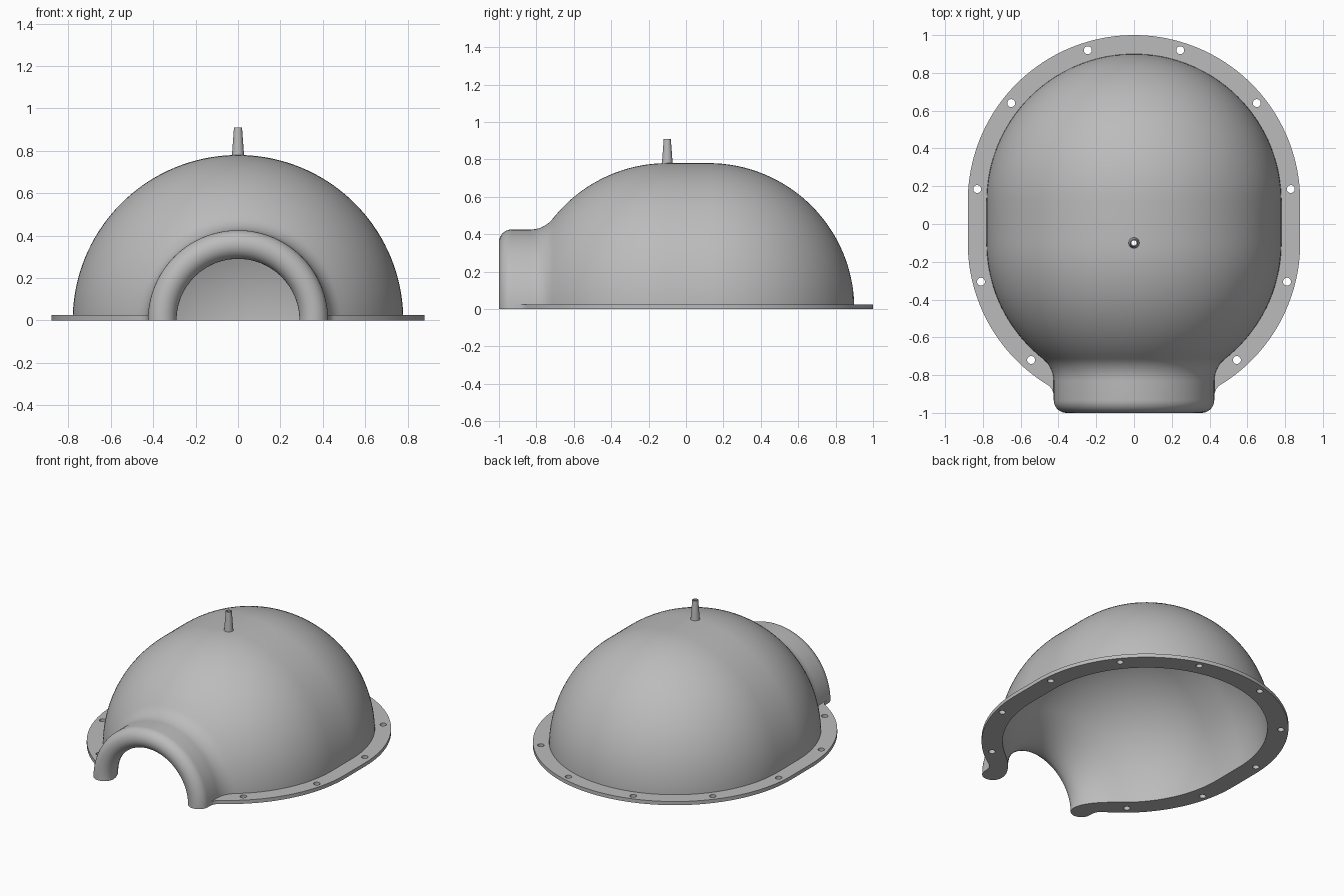
import bpy
import bmesh
from math import sin, cos, pi, sqrt, acos, asin
from mathutils import Vector
from mathutils.geometry import interpolate_bezier

if "Cube" in bpy.data.objects:
    bpy.data.objects.remove(bpy.data.objects["Cube"])

# Main sizes
BACK_Y, FRONT_Y = 0.12, -0.1        # centres of the two spherical ends
R, WALL, RIM = 0.78, 0.03, 0.10     # dome radius, wall thickness, flange width
TUNNEL_R, OPENING_R, FILLET = 0.425, 0.29, 0.15
STEM_Y, BORE_R = -0.1, 0.013

grey = bpy.data.materials.new("light grey")
grey.use_nodes = True
grey.diffuse_color = (0.5, 0.5, 0.5, 1)
grey.node_tree.nodes["Principled BSDF"].inputs["Base Color"].default_value = (0.5, 0.5, 0.5, 1)


def arc(cx, cy, r, a0, a1, n):
    return [Vector((cx + r * cos(a0 + (a1 - a0) * i / n),
                    cy + r * sin(a0 + (a1 - a0) * i / n))) for i in range(n + 1)]


def finish(bm, name):
    bmesh.ops.recalc_face_normals(bm, faces=bm.faces)
    mesh = bpy.data.meshes.new(name)
    bm.to_mesh(mesh)
    bm.free()
    obj = bpy.data.objects.new(name, mesh)
    bpy.context.collection.objects.link(obj)
    obj.data.materials.append(grey)
    return obj


def select(obj):
    bpy.ops.object.select_all(action='DESELECT')
    obj.select_set(True)
    bpy.context.view_layer.objects.active = obj


def smooth(obj):
    select(obj)
    bpy.ops.object.shade_smooth_by_angle(angle=pi / 6)


def revolve(profile, steps, turn, place):
    """Sweep a closed (radius, along) loop; place() maps radius, along, angle to 3D."""
    bm = bmesh.new()
    full = turn > 6
    rings = [[bm.verts.new(place(p.x, p.y, turn * i / steps)) for p in profile]
             for i in range(steps if full else steps + 1)]
    n = len(profile)
    for i in range(steps):
        a, b = rings[i], rings[(i + 1) % len(rings)]
        for j in range(n):
            k = (j + 1) % n
            if max(profile[j].x, profile[k].x) > 1e-5:
                bm.faces.new((a[j], a[k], b[k], b[j]))
    if not full:
        bm.faces.new(rings[0])
        bm.faces.new(rings[-1])
    bmesh.ops.remove_doubles(bm, verts=bm.verts, dist=1e-5)
    bmesh.ops.dissolve_degenerate(bm, dist=1e-5, edges=bm.edges)
    return bm


# Outer profile as (radius, y): back end, straight, front end, fillet into the tunnel
fillet_r = TUNNEL_R + FILLET
join = asin(fillet_r / (R + FILLET))
fillet_y = FRONT_Y - (R + FILLET) * cos(join)
outer = arc(0, BACK_Y, R, pi / 2, 0, 32)
outer[0].x = 0
outer += arc(0, FRONT_Y, R, 0, join - pi / 2, 20)
outer += arc(fillet_r, fillet_y, FILLET, pi / 2 + join, pi, 10)[1:]

# Rounded lip, then the inner skin running back to the rear pole
lip = (TUNNEL_R - OPENING_R) / 2
lip_arc = arc(TUNNEL_R - lip, -1 + lip, lip, 0, -pi, 16)
r_in = R - WALL
end = Vector((r_in * sin(join), FRONT_Y - r_in * cos(join)))
tangent = Vector((cos(join), sin(join)))
throat = interpolate_bezier(lip_arc[-1], lip_arc[-1] + Vector((0, 0.09)),
                            end - 0.1 * tangent, end, 12)
inner = [Vector(p[:2]) for p in throat[1:]]
inner += arc(0, FRONT_Y, r_in, join - pi / 2, 0, 20)[1:]
inner += arc(0, BACK_Y, r_in, 0, pi / 2, 32)
inner[-1].x = 0

dome = finish(revolve(outer + lip_arc + inner, 72, pi,
                      lambda r, y, a: (r * cos(a), y, r * sin(a))), "dome_shell")

# Bore through the dome crown under the hollow stem
bm = bmesh.new()
bmesh.ops.create_cone(bm, cap_ends=True, segments=24, radius1=BORE_R, radius2=BORE_R, depth=0.4)
bmesh.ops.translate(bm, verts=bm.verts, vec=(0, STEM_Y, R))
cutter = finish(bm, "bore_cutter")
cutter.hide_render = True
cut = dome.modifiers.new("bore", 'BOOLEAN')
cut.operation, cut.solver, cut.object = 'DIFFERENCE', 'EXACT', cutter
select(dome)
bpy.ops.object.modifier_apply(modifier=cut.name)
bpy.data.objects.remove(cutter)
smooth(dome)

# Tapered hollow stem
stem_profile = [Vector(p) for p in ((BORE_R, R - 0.02), (0.03, R - 0.02),
                                    (0.019, 0.91), (BORE_R, 0.91))]
stem = finish(revolve(stem_profile, 24, 2 * pi,
                      lambda r, z, a: (r * cos(a), STEM_Y + r * sin(a), z)), "stem")
smooth(stem)

# Flange: outline wraps the dome footprint and blends into the tunnel sides
rim_r = R + RIM
stop = -acos(0.46 / rim_r)
half = arc(0, BACK_Y, rim_r, pi / 2, 0, 40) + arc(0, FRONT_Y, rim_r, 0, stop, 32)
tip = Vector((TUNNEL_R, -0.92))
blend = interpolate_bezier(half[-1], half[-1] + Vector((-0.025, -0.014)),
                           tip + Vector((0, 0.03)), tip, 8)
half += [Vector(p[:2]) for p in blend[1:]]
mirror = lambda pts: [Vector((-p.x, p.y)) for p in pts]
outline = half + outer[:0:-1] + [outer[0]] + mirror(outer[1:]) + mirror(half[:0:-1])

curve = bpy.data.curves.new("flange", 'CURVE')
curve.dimensions, curve.fill_mode, curve.extrude = '2D', 'BOTH', 0.0125


def add_loop(points):
    spline = curve.splines.new('POLY')
    spline.points.add(len(points) - 1)
    for p, v in zip(spline.points, points):
        p.co = (v.x, v.y, 0, 1)
    spline.use_cyclic_u = True


add_loop(outline)
for x, y in ((0.245, 0.92), (0.65, 0.64), (0.83, 0.185), (0.81, -0.305), (0.545, -0.72)):
    for side in (1, -1):
        add_loop(arc(side * x, y, 0.021, 0, 2 * pi, 20)[:-1])
flange = bpy.data.objects.new("flange", curve)
flange.location.z = 0.0125
curve.materials.append(grey)
bpy.context.collection.objects.link(flange)
select(flange)
bpy.ops.object.convert(target='MESH')
flange = bpy.context.view_layer.objects.active
smooth(flange)
